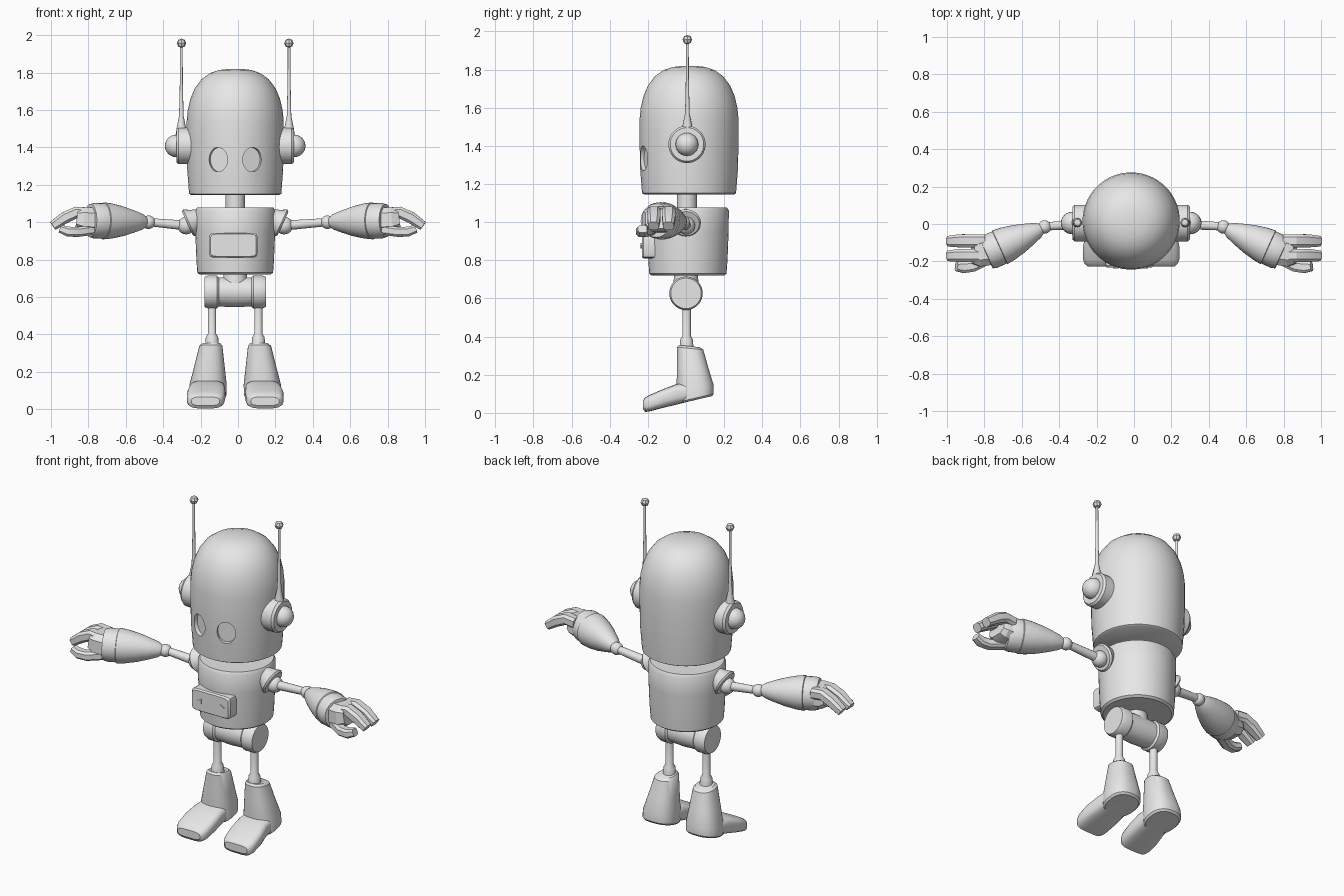
import bpy, bmesh, math
from mathutils import Vector as V

if "Cube" in bpy.data.objects:
    bpy.data.objects.remove(bpy.data.objects["Cube"])

grey = bpy.data.materials.new("light_grey")
grey.diffuse_color = (0.8, 0.8, 0.8, 1)
grey.use_nodes = True
grey.node_tree.nodes["Principled BSDF"].inputs["Base Color"].default_value = grey.diffuse_color
CX = -0.015  # body centre line


def finish(name, bm, angle=35):
    bmesh.ops.recalc_face_normals(bm, faces=bm.faces)
    me = bpy.data.meshes.new(name)
    bm.to_mesh(me)
    bm.free()
    me.materials.append(grey)
    ob = bpy.data.objects.new(name, me)
    bpy.context.collection.objects.link(ob)
    smooth(ob, angle)
    return ob


def smooth(ob, angle=35):
    bpy.ops.object.select_all(action='DESELECT')
    ob.select_set(True)
    bpy.context.view_layer.objects.active = ob
    bpy.ops.object.shade_smooth_by_angle(angle=math.radians(angle))


def ring(c, u, v, n=32, p=2.0):
    """Superellipse outline around c, spanned by the half-axes u and v."""
    pts = []
    for i in range(n):
        a = 2 * math.pi * (i + 0.5) / n
        ca, sa = math.cos(a), math.sin(a)
        pts.append(V(c) + V(u) * math.copysign(abs(ca) ** (2 / p), ca)
                   + V(v) * math.copysign(abs(sa) ** (2 / p), sa))
    return pts


def loft(name, rings, angle=35):
    bm = bmesh.new()
    rows = [[bm.verts.new(p) for p in r] for r in rings]
    n = len(rows[0])
    for a, b in zip(rows, rows[1:]):
        for i in range(n):
            bm.faces.new((a[i], a[(i + 1) % n], b[(i + 1) % n], b[i]))
    bm.faces.new(rows[0])
    bm.faces.new(rows[-1])
    return finish(name, bm, angle)


def lathe(name, profile, origin, axis=(0, 0, 1), n=32):
    """Turn (radius, distance) pairs around an axis."""
    d = V(axis).normalized()
    u = d.orthogonal().normalized()
    w = d.cross(u)
    return loft(name, [ring(V(origin) + d * t, u * r, w * r, n) for r, t in profile])


def rod(name, a, b, r0, r1, n=16):
    d = V(b) - V(a)
    return lathe(name, [(r0, 0), (r1, d.length)], a, d, n)


def ball(name, c, r, seg=24):
    bm = bmesh.new()
    bmesh.ops.create_uvsphere(bm, u_segments=seg, v_segments=seg // 2, radius=r)
    bmesh.ops.translate(bm, verts=bm.verts, vec=c)
    return finish(name, bm, 60 if seg > 10 else 20)


def digit(name, pts, half_w, half_h):
    """Chamfered block that bends along a path."""
    pts = [V(p) for p in pts]
    rings = []
    for i, p in enumerate(pts):
        d = (pts[min(i + 1, len(pts) - 1)] - pts[max(i - 1, 0)]).normalized()
        side = d.cross(V((0, 0, 1))).normalized()
        k = 0.8 if i == len(pts) - 1 else 1
        rings.append(ring(p, side * half_w * k, side.cross(d) * half_h * k, 8, 3))
    return loft(name, rings, 25)


# Head: domed can with two sunken eye sockets
head = lathe("head", [(.235, 1.145), (.247, 1.152), (.257, 1.28), (.26, 1.42), (.26, 1.54),
                      (.254, 1.60), (.24, 1.66), (.217, 1.715), (.18, 1.765), (.135, 1.797),
                      (.085, 1.814), (.03, 1.82)], (CX, .016, 0), n=48)
for s in (-1, 1):
    d, t = V((s * .357, -.934, 0)), V((.934, s * .357, 0))
    c = V((CX, .016, 1.335))
    cutter = loft("eye_cutter", [ring(c + d * r, t * .053, (0, 0, .065)) for r in (.232, .32)])
    cutter.hide_render = True
    mod = head.modifiers.new("eye", 'BOOLEAN')
    mod.operation, mod.solver, mod.object = 'DIFFERENCE', 'EXACT', cutter
    bpy.context.view_layer.objects.active = head
    bpy.ops.object.modifier_apply(modifier=mod.name)
    bpy.data.objects.remove(cutter)
smooth(head)

# Neck and torso
lathe("neck", [(.052, 1.05), (.052, 1.17)], (CX, .005, 0))
lathe("torso", [(.19, .72), (.203, .73), (.208, .80), (.214, .95), (.215, 1.06), (.205, 1.078)],
      (CX, .01, 0), n=48)

# Chest panel with two small triangular plates
loft("chest_panel", [ring((-.025, y, .877), (w, 0, 0), (0, 0, h), 16, 9)
                     for y, w, h in ((-.12, .13, .067), (-.222, .13, .067), (-.232, .122, .06))], 25)
for s, x in ((-1, -.098), (1, .06)):
    loft("panel_button", [[V((x - s * .014, y, .892)), V((x - s * .014, y, .862)),
                           V((x + s * .014, y, .877))] for y in (-.23, -.238)], 10)

# Pelvis barrel
lathe("pelvis", [(.076, -.12), (.082, 0), (.076, .12)], (CX - .003, 0, .627), (1, 0, 0))
lathe("waist", [(.07, .65), (.06, .74)], (CX, 0, 0))

for s in (-1, 1):
    def P(x, y, z, c=CX):
        return V((c + s * x, y, z))

    out = V((s, 0, 0))

    # Ear discs, knobs and antennas
    lathe("ear_disc", [(.098, .22), (.098, .302), (.088, .315)], P(0, .005, 1.408), out)
    ball("ear_knob", P(.316, .005, 1.408), .06)
    lathe("antenna", [(.03, 1.47), (.024, 1.51), (.012, 1.57), (.008, 1.75), (.007, 1.95)],
          P(.288, .007, 0), n=12)
    ball("antenna_tip", P(.287, .007, 1.957), .025, 8)

    # Shoulder cup, upper arm and elbow
    axis = (s * .907, 0, -.42)
    lathe("shoulder_cup", [(.045, -.08), (.06, -.04), (.078, -.004), (.07, .006)],
          P(.25, 0, .995), axis)
    ball("shoulder_ball", P(.262, 0, .982), .047)
    rod("upper_arm", P(.26, 0, .982), P(.47, -.013, 1.0, 0), .027, .022)
    ball("elbow", P(.478, -.016, 1.0, 0), .036)

    # Forearm sleeve
    lathe("forearm", [(.028, .01), (.042, .03), (.06, .08), (.08, .145), (.094, .21), (.099, .255),
                      (.094, .258), (.095, .31), (.088, .335), (.06, .338)],
          P(.485, -.02, 1.002, 0), (s * .912, -.41, .02))

    # Hand: palm, two bent fingers and a thumb
    digit("palm", [P(.76, -.14, 1.01, 0), P(.83, -.15, 1.015, 0), P(.862, -.15, 1.02, 0)], .082, .07)
    for y in (-.09, -.168):
        digit("finger", [P(.80, y, 1.045, 0), P(.865, y, 1.052, 0), P(.925, y, 1.025, 0),
                         P(.99, y - .002, .98, 0)], .037, .033)
    digit("thumb", [P(.78, -.185, .96, 0), P(.86, -.225, .948, 0), P(.91, -.232, .95, 0),
                    P(.95, -.228, .965, 0)], .032, .028)

    # Hip disc, leg rod and ankle
    lathe("hip_disc", [(.078, .09), (.088, .1), (.088, .15), (.08, .168)], P(-.003, 0, .627), out)
    lathe("leg", [(.042, .33), (.035, .36), (.033, .385), (.022, .405), (.022, .60)],
          P(.124, .003, 0), n=20)

    # Boot shaft, its base follows the tilted sole
    loft("boot", [ring(P(x, y, z), (rx, 0, 0), (0, ry, ry * k), 28, 2.4)
                  for x, y, z, rx, ry, k in ((.127, .018, .35, .05, .055, -.1),
                                             (.13, .022, .338, .062, .069, -.1),
                                             (.137, .035, .24, .08, .083, -.05),
                                             (.145, .048, .13, .1, .098, .15),
                                             (.146, .05, .078, .1, .096, .23),
                                             (.146, .05, .068, .09, .087, .23))])

    # Foot, lofted from heel to toe
    loft("foot", [ring(P(x, y, (z0 + z1) / 2), (w, 0, 0), (0, 0, (z1 - z0) / 2), 20, 3.5)
                  for x, y, z0, z1, w in ((.146, .06, .07, .16, .085), (.149, -.05, .043, .152, .095),
                                          (.155, -.12, .026, .125, .103), (.158, -.19, .008, .095, .1),
                                          (.159, -.213, .004, .082, .09), (.159, -.226, .02, .066, .075))])
